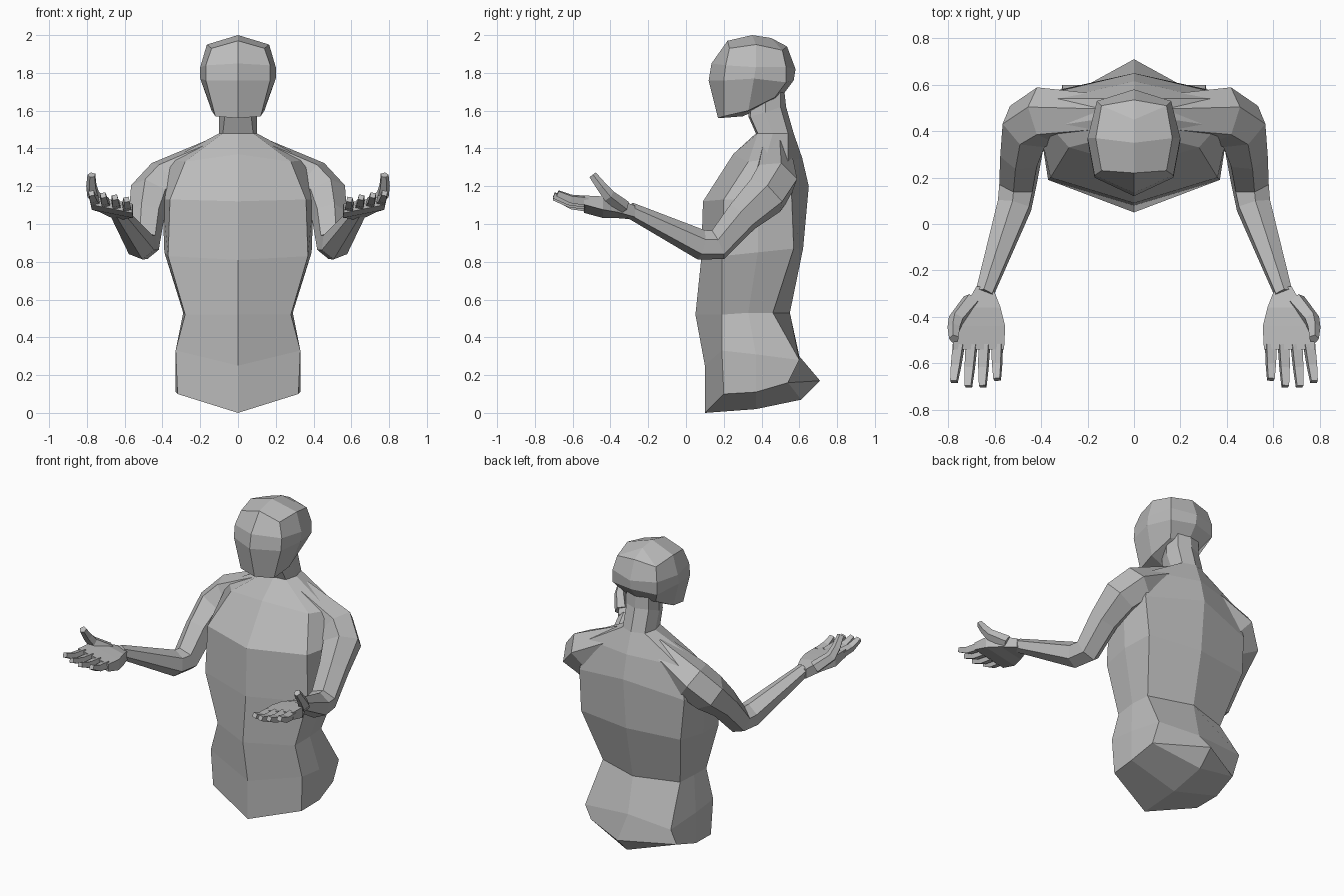
import bpy, bmesh
from mathutils import Vector, Matrix

if "Cube" in bpy.data.objects:
    bpy.data.objects.remove(bpy.data.objects["Cube"])

GREY = (0.5, 0.5, 0.5, 1)
clay = bpy.data.materials.new("clay_grey")
clay.use_nodes = True
clay.diffuse_color = GREY
clay.node_tree.nodes["Principled BSDF"].inputs["Base Color"].default_value = GREY


def finish(name, bm):
    bmesh.ops.remove_doubles(bm, verts=bm.verts, dist=0.0005)
    bmesh.ops.recalc_face_normals(bm, faces=bm.faces)
    mesh = bpy.data.meshes.new(name)
    bm.to_mesh(mesh)
    bm.free()
    mesh.materials.append(clay)
    obj = bpy.data.objects.new(name, mesh)
    bpy.context.collection.objects.link(obj)
    return obj


def loft(bm, rings, closed):
    """Bridge neighbouring rings of vertices with quads."""
    for a, b in zip(rings, rings[1:]):
        n = len(a)
        for i in range(n if closed else n - 1):
            j = (i + 1) % n
            bm.faces.new((a[i], a[j], b[j], b[i]))


def half_body(name, sections, bottom=None, top=None):
    """Loft half sections (front middle, front, side, back, back middle), then mirror."""
    bm = bmesh.new()
    rings = [[bm.verts.new(p) for p in s] for s in sections]
    loft(bm, rings, False)
    for ring, ridge in ((rings[0], bottom), (rings[-1], top)):
        if ridge:
            c1, c2 = [bm.verts.new(p) for p in ridge]
            fm, f, s, b, bk = ring
            for face in ((fm, f, s, c1), (c1, s, b, c2), (c2, b, bk)):
                bm.faces.new(face)
    bmesh.ops.mirror(bm, geom=bm.verts[:] + bm.edges[:] + bm.faces[:],
                     axis='X', merge_dist=0.001)
    return finish(name, bm)


def tube(bm, path, sides):
    """Tapered limb along (point, radius) stations."""
    pts = [Vector(p) for p, r in path]
    rings, u, last = [], None, None
    for i, (p, r) in enumerate(path):
        t = Vector((0, 0, 0))
        if i:
            t += (pts[i] - pts[i - 1]).normalized()
        if i < len(pts) - 1:
            t += (pts[i + 1] - pts[i]).normalized()
        t.normalize()
        if u is None:
            u = t.cross(Vector((0.2, 0.3, 1))).normalized()
        else:
            u = last.rotation_difference(t) @ u
        last = t
        turn = 6.28319 / sides
        rings.append([bm.verts.new(pts[i] + Matrix.Rotation(turn * (k + 0.5), 3, t) @ u * r)
                      for k in range(sides)])
    loft(bm, rings, True)
    bm.faces.new(rings[0])
    bm.faces.new(rings[-1])


# Torso and neck, from the hips upward
half_body("torso", [
    [(0, .10, 0), (.32, .20, .10), (.33, .37, .11), (.31, .54, .16), (0, .71, .17)],
    [(0, .10, .25), (.33, .19, .33), (.33, .37, .31), (.31, .60, .28), (0, .60, .30)],
    [(0, .05, .52), (.28, .19, .52), (.29, .33, .53), (.28, .46, .53), (0, .55, .53)],
    [(0, .08, .81), (.37, .19, .83), (.39, .38, .85), (.36, .57, .87), (0, .62, .87)],
    [(0, .09, 1.12), (.36, .20, 1.13), (.40, .38, 1.13), (.38, .56, 1.13), (0, .65, 1.20)],
    [(0, .25, 1.37), (.28, .33, 1.33), (.36, .42, 1.34), (.33, .54, 1.33), (0, .615, 1.35)],
    [(0, .37, 1.48), (.08, .38, 1.48), (.10, .46, 1.48), (.08, .54, 1.48), (0, .57, 1.48)],
    [(0, .33, 1.57), (.07, .34, 1.57), (.10, .42, 1.59), (.08, .50, 1.62), (0, .53, 1.62)],
    [(0, .34, 1.66), (.07, .35, 1.66), (.10, .42, 1.68), (.08, .50, 1.71), (0, .52, 1.71)],
], bottom=[(0, .37, .02), (0, .61, .07)], top=[(0, .38, 1.70), (0, .46, 1.72)])

# Head with a flat chin and a faceted crown
half_body("head", [
    [(0, .17, 1.56), (.12, .20, 1.57), (.14, .33, 1.60), (.11, .47, 1.67), (0, .51, 1.68)],
    [(0, .12, 1.76), (.17, .20, 1.76), (.20, .36, 1.77), (.16, .53, 1.75), (0, .57, 1.76)],
    [(0, .135, 1.85), (.17, .21, 1.84), (.20, .37, 1.83), (.16, .53, 1.83), (0, .58, 1.82)],
    [(0, .22, 1.97), (.14, .23, 1.93), (.165, .37, 1.95), (.14, .51, 1.92), (0, .535, 1.94)],
], bottom=[(0, .30, 1.57), (0, .44, 1.63)], top=[(0, .35, 2.0), (0, .45, 1.985)])

for side, word in ((1, "left"), (-1, "right")):
    flip = Matrix.Scale(side, 4, (1, 0, 0))

    # Arm: shoulder, upper arm, bent elbow, forearm
    bm = bmesh.new()
    tube(bm, [((.12, .47, 1.37), .09), ((.38, .47, 1.23), .125), ((.46, .42, 1.15), .12),
              ((.485, .30, 1.04), .095), ((.50, .17, .89), .085),
              ((.515, .08, .89), .08), ((.645, -.30, 1.075), .042)], 6)
    bm.transform(flip)
    finish(word + "_arm", bm)

    # Palm, widening from the wrist to the knuckles and tilted outward
    bm = bmesh.new()
    rings = []
    for y, x0, x1, z, h in ((-.27, .61, .68, 1.065, .03), (-.36, .575, .73, 1.085, .035),
                            (-.44, .555, .775, 1.09, .035), (-.54, .56, .78, 1.105, .024)):
        corners = ((x0, -h), (x1, -h), (x1, h), (x0, h))
        rings.append([bm.verts.new((x, y, z + d + (x - .67) * .2)) for x, d in corners])
    loft(bm, rings, True)
    bm.faces.new(rings[0])
    bm.faces.new(rings[-1])
    bm.transform(flip)
    finish(word + "_palm", bm)

    # Four fingers, curling up slightly
    for k, (finger, length) in enumerate((("little", .13), ("ring", .16),
                                          ("middle", .16), ("index", .14))):
        x = .59 + .055 * k
        z = 1.09 + .011 * k
        bm = bmesh.new()
        tube(bm, [((x, -.52, z), .031), ((x + .004 * k, -.54 - length / 2, z + .01), .027),
                  ((x + .007 * k, -.54 - length, z + .04), .02)], 4)
        bm.transform(flip)
        finish(f"{word}_{finger}_finger", bm)

    # Raised thumb
    bm = bmesh.new()
    tube(bm, [((.70, -.33, 1.09), .04), ((.765, -.41, 1.15), .035),
              ((.775, -.45, 1.20), .029), ((.775, -.495, 1.26), .022)], 5)
    bm.transform(flip)
    finish(word + "_thumb", bm)
